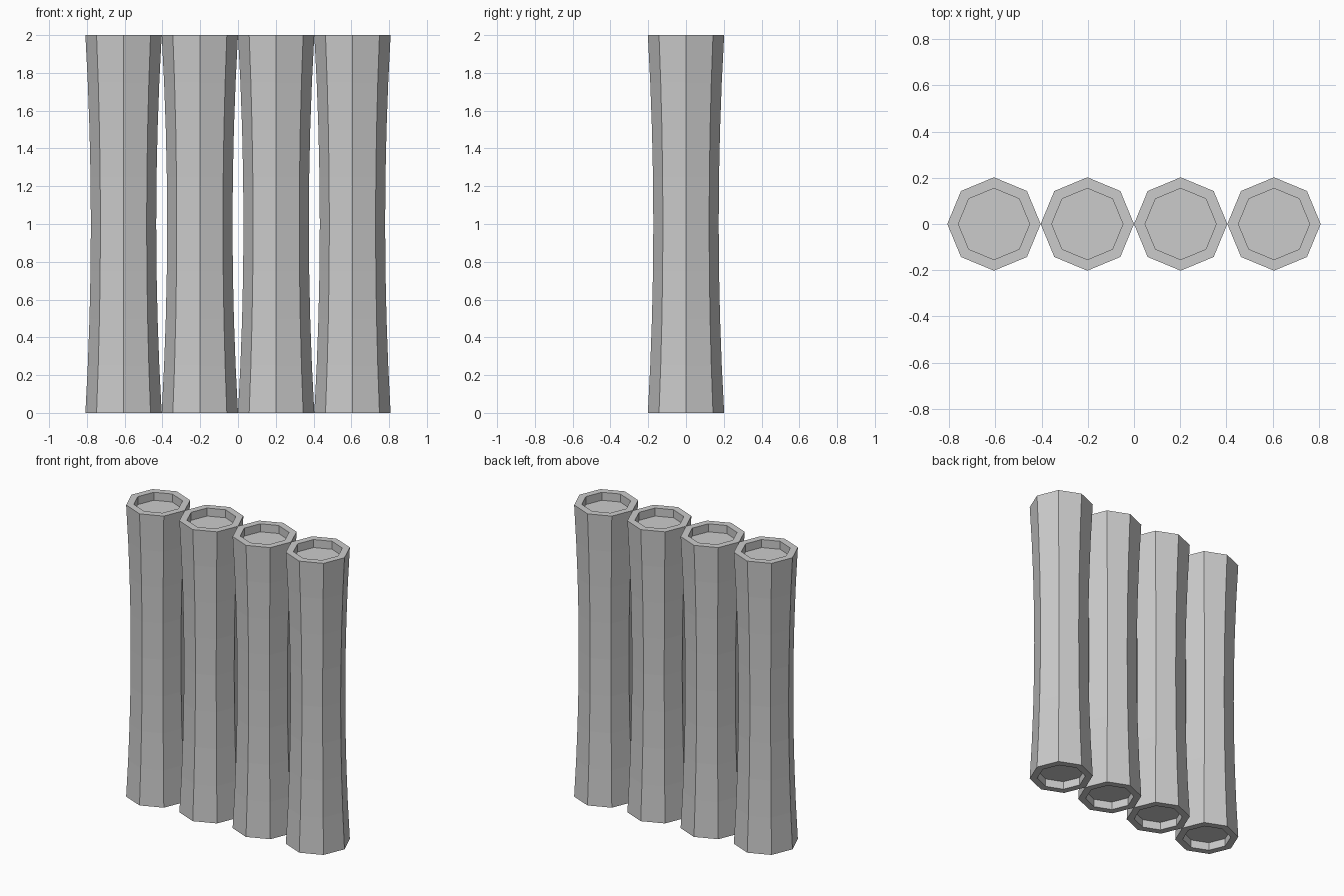
import bpy, bmesh
from math import cos, sin, pi

if "Cube" in bpy.data.objects:
    bpy.data.objects.remove(bpy.data.objects["Cube"])

SIDES = 8
R_END, R_MID = 0.202, 0.173     # outer radius at the ends and at the waist
R_IN, DEPTH = 0.154, 0.055      # recess in each end
RINGS = 8

# Profile from the bottom recess floor, up the waisted side, to the top recess floor
profile = [(R_IN, DEPTH), (R_IN, 0.0)]
for i in range(RINGS + 1):
    z = 2 * i / RINGS
    profile.append((R_MID + (R_END - R_MID) * (z - 1) ** 2, z))
profile += [(R_IN, 2.0), (R_IN, 2.0 - DEPTH)]


def add_column(name, x):
    bm = bmesh.new()
    loops = [[bm.verts.new((r * cos(2 * pi * k / SIDES), r * sin(2 * pi * k / SIDES), z))
              for k in range(SIDES)] for r, z in profile]
    for a, b in zip(loops, loops[1:]):
        for k in range(SIDES):
            n = (k + 1) % SIDES
            bm.faces.new((a[k], a[n], b[n], b[k]))
    # recess floors
    bm.faces.new(loops[0][::-1])
    bm.faces.new(loops[-1])
    bmesh.ops.recalc_face_normals(bm, faces=bm.faces)
    mesh = bpy.data.meshes.new(name)
    bm.to_mesh(mesh)
    bm.free()
    obj = bpy.data.objects.new(name, mesh)
    obj.location.x = x
    bpy.context.collection.objects.link(obj)


# Row of four touching columns
for i in range(4):
    add_column(f"column_{i + 1}", (i - 1.5) * 2 * R_END)
